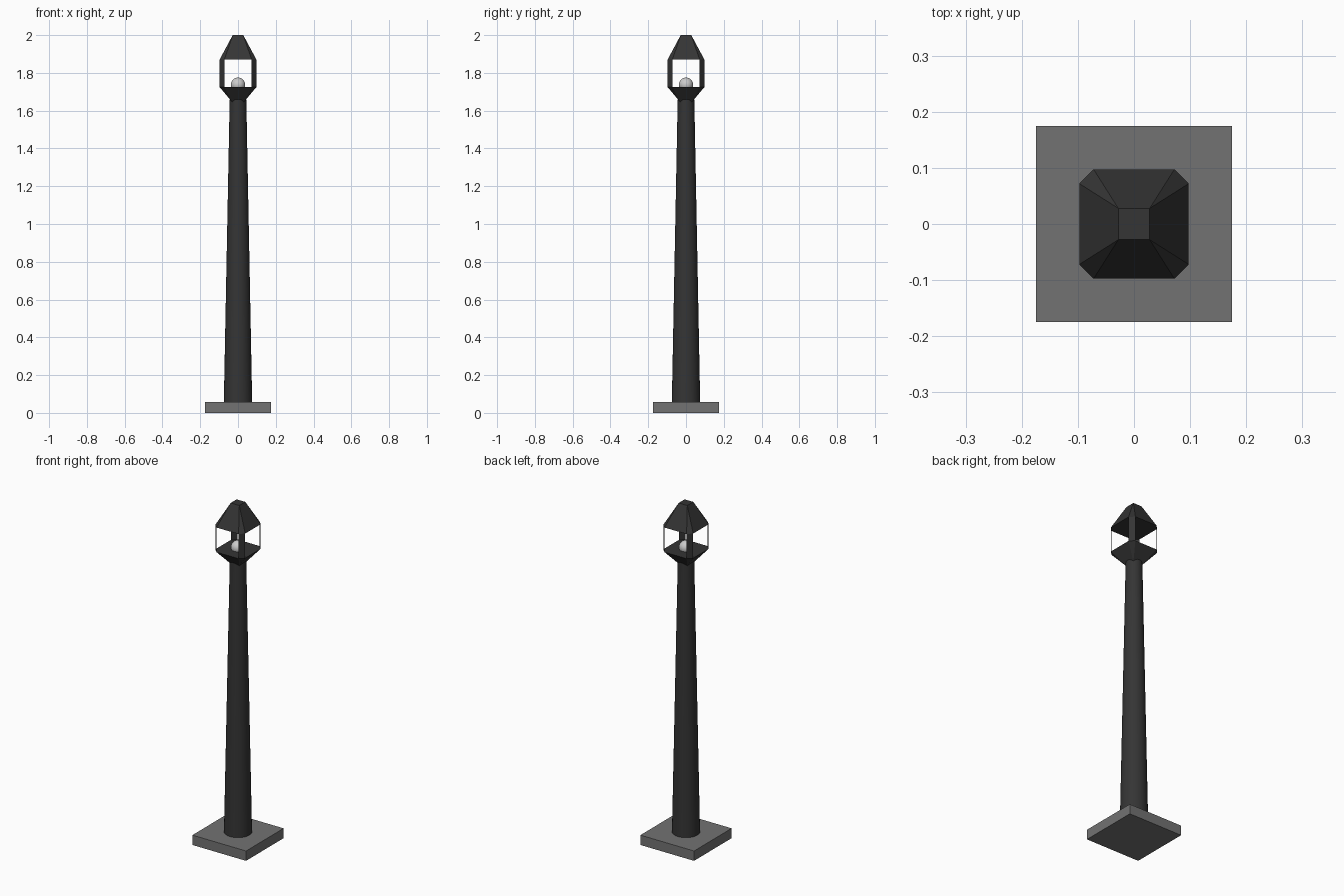
import bpy, bmesh, math

if "Cube" in bpy.data.objects:
    bpy.data.objects.remove(bpy.data.objects["Cube"])

DARK = bpy.data.materials.new("dark_iron")
DARK.diffuse_color = (0.035, 0.035, 0.035, 1)
DARK.use_nodes = True
DARK.node_tree.nodes["Principled BSDF"].inputs["Base Color"].default_value = DARK.diffuse_color
STONE = bpy.data.materials.new("stone_grey")
STONE.diffuse_color = (0.17, 0.17, 0.17, 1)
STONE.use_nodes = True
STONE.node_tree.nodes["Principled BSDF"].inputs["Base Color"].default_value = STONE.diffuse_color


def finish(ob, name, mat=None):
    ob.name = name
    if mat:
        ob.data.materials.append(mat)
    return ob


# square foot plate
bpy.ops.mesh.primitive_cube_add(size=1, location=(0, 0, 0.029))
base = finish(bpy.context.object, "base_plate", STONE)
base.scale = (0.35, 0.35, 0.058)

# tapered round post
bpy.ops.mesh.primitive_cone_add(vertices=32, radius1=0.075, radius2=0.044,
                                depth=1.602, location=(0, 0, 0.859))
finish(bpy.context.object, "post", DARK)
bpy.ops.object.shade_smooth_by_angle()

# round bulb
bpy.ops.mesh.primitive_uv_sphere_add(segments=32, ring_count=16, radius=0.038,
                                     location=(0, 0, 1.737))
finish(bpy.context.object, "bulb")
bpy.ops.object.shade_smooth_by_angle()

# lantern shell: rings of a chamfered square, closed by small squares
W, C, S = 0.0975, 0.072, 0.028
bm = bmesh.new()


def octagon(z):
    pts = [(W, -C), (W, C), (C, W), (-C, W), (-W, C), (-W, -C), (-C, -W), (C, -W)]
    return [bm.verts.new((x, y, z)) for x, y in pts]


def square(z):
    return [bm.verts.new((x * S, y * S, z)) for x, y in ((1, -1), (1, 1), (-1, 1), (-1, -1))]


def taper(ring, tip):
    # trapezoid sides with triangular corners
    for i in range(4):
        a, b, c = ring[2 * i], ring[2 * i + 1], ring[(2 * i + 2) % 8]
        bm.faces.new((a, b, tip[(i + 1) % 4], tip[i]))
        bm.faces.new((b, c, tip[(i + 1) % 4]))
    bm.faces.new(tip)
    bm.faces.new(ring)


low, high = octagon(1.725), octagon(1.87)
taper(low, square(1.642))
taper(high, square(2.0))

# flat corner struts on the chamfers, open windows between
for i in range(4):
    b, c = 2 * i + 1, (2 * i + 2) % 8
    bm.faces.new((low[b], low[c], high[c], high[b]))
bmesh.ops.recalc_face_normals(bm, faces=bm.faces)
me = bpy.data.meshes.new("lantern")
bm.to_mesh(me)
bm.free()
lantern = bpy.data.objects.new("lantern", me)
bpy.context.collection.objects.link(lantern)
finish(lantern, "lantern", DARK)
